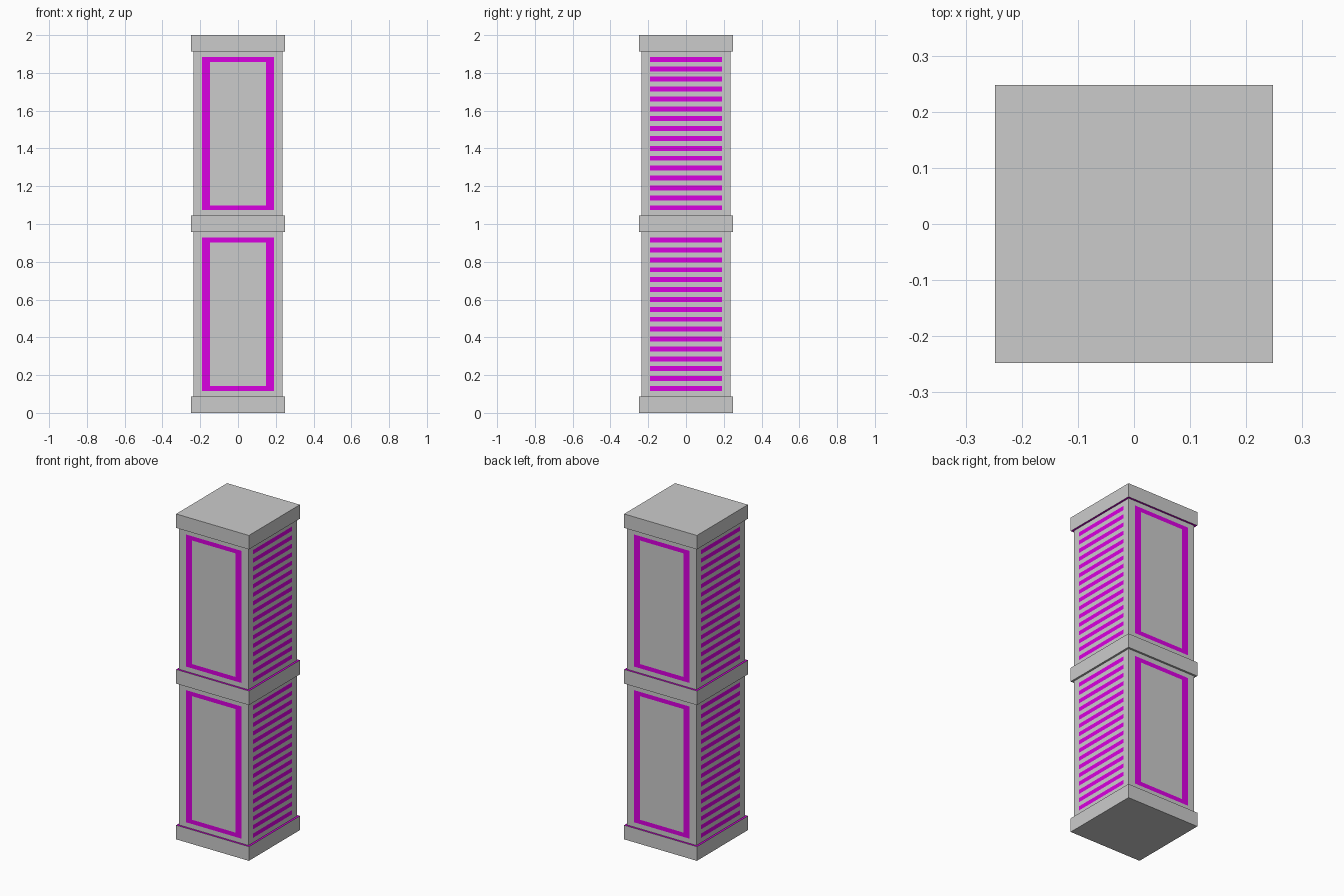
import bpy, bmesh

if "Cube" in bpy.data.objects:
    bpy.data.objects.remove(bpy.data.objects["Cube"])

BAND, TALL = 0.087, 0.87          # band height, shaft height
CAP, BODY = 0.2475, 0.2355        # half widths
OUT, INN = 0.19, 0.148            # half widths of the glowing trim
PANEL, ROWS = 0.812, 31           # panel height, slat + gap rows

grey = bpy.data.materials.new("grey")
grey.diffuse_color = (0.6, 0.6, 0.6, 1)
grey.use_nodes = True
grey.node_tree.nodes["Principled BSDF"].inputs["Base Color"].default_value = grey.diffuse_color
glow = bpy.data.materials.new("magenta")
glow.diffuse_color = (0.7, 0.0, 0.75, 1)
glow.use_nodes = True
glow.node_tree.nodes["Principled BSDF"].inputs["Base Color"].default_value = glow.diffuse_color


def box(name, half, z0, height, cuts, is_glow):
    """Box cut by planes (axis, position); faces passing is_glow turn magenta."""
    bm = bmesh.new()
    bmesh.ops.create_cube(bm, size=1)
    for v in bm.verts:
        v.co = (v.co.x * 2 * half, v.co.y * 2 * half, z0 + (v.co.z + 0.5) * height)
    for axis, pos in cuts:
        co, no = [0, 0, 0], [0, 0, 0]
        co[axis], no[axis] = pos, 1
        bmesh.ops.bisect_plane(bm, geom=bm.verts[:] + bm.edges[:] + bm.faces[:],
                               plane_co=co, plane_no=no)
    bm.normal_update()
    for f in bm.faces:
        f.material_index = int(is_glow(f.calc_center_median(), f.normal))
    me = bpy.data.meshes.new(name)
    bm.to_mesh(me)
    bm.free()
    me.materials.append(grey)
    me.materials.append(glow)
    bpy.context.collection.objects.link(bpy.data.objects.new(name, me))


# Bands: the lower two glow on their upper ledge, the top cap on its underside
for name, z, side in (("base_band", 0, 1), ("middle_band", BAND + TALL, 1),
                      ("top_cap", 2 * (BAND + TALL), -1)):
    box(name, CAP, z, 2 - z if side < 0 else BAND, [],
        lambda c, n, s=side: n.z * s > 0.5)

# Shafts: framed panels front and back, horizontal slats left and right
step = PANEL / ROWS
for name, z in (("lower_shaft", BAND), ("upper_shaft", 2 * BAND + TALL)):
    start = z + (TALL - PANEL) / 2
    cuts = [(2, start + i * step) for i in range(ROWS + 1)]
    cuts += [(a, s * w) for a in (0, 1) for s in (-1, 1) for w in (OUT, INN)]

    def trim(c, n, start=start):
        row = (c.z - start) / step
        if abs(n.z) > 0.5 or not 0 < row < ROWS:
            return False
        if abs(n.x) > 0.5:                      # slats
            return abs(c.y) < OUT and int(row) % 2 == 0
        edge_row = int(row) in (0, ROWS - 1)    # frame
        return abs(c.x) < OUT and (abs(c.x) > INN or edge_row)

    box(name, BODY, z, TALL, cuts, trim)
